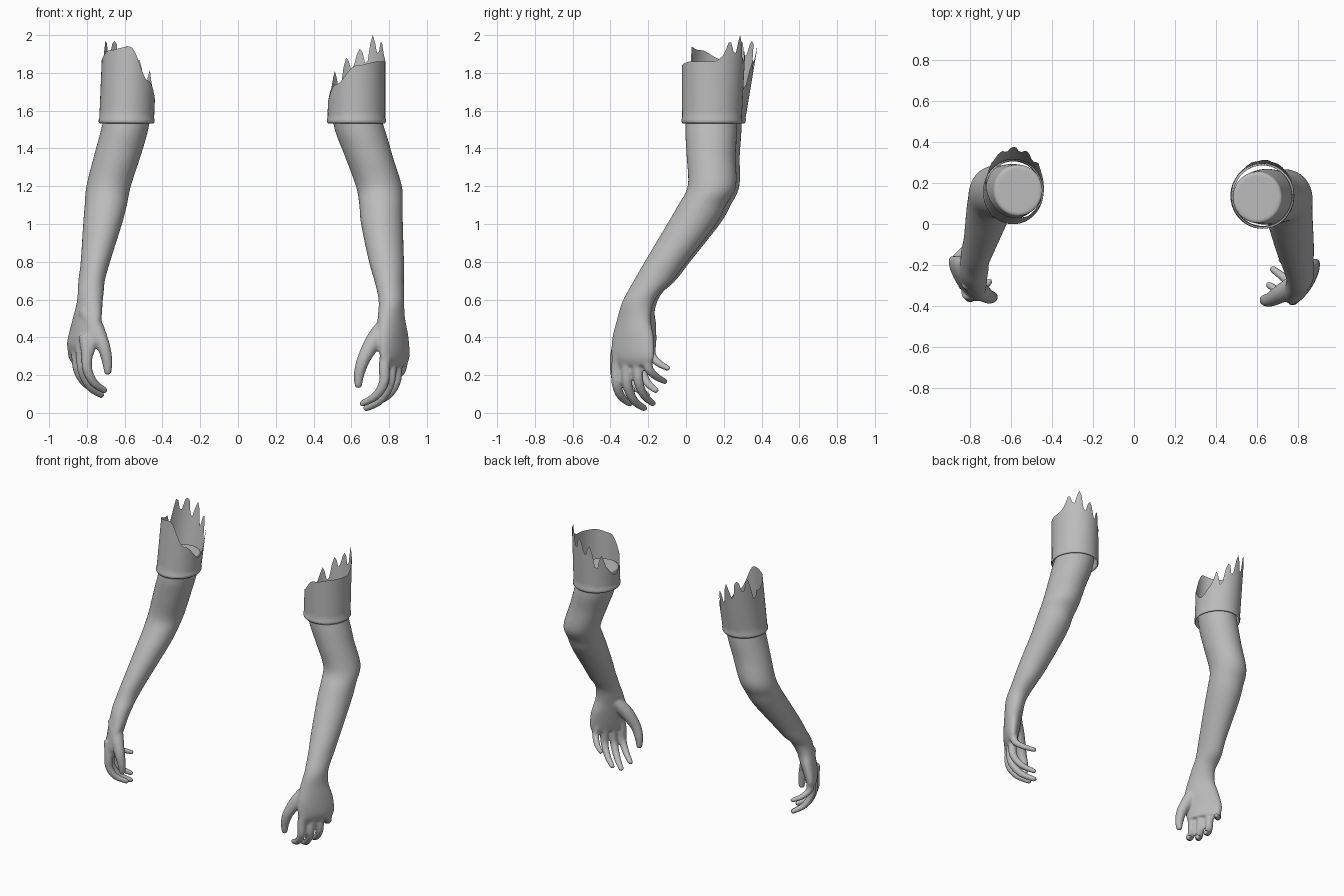
import bpy, bmesh, math, random
from mathutils import Vector

if "Cube" in bpy.data.objects:
    bpy.data.objects.remove(bpy.data.objects["Cube"])

random.seed(4)
grey = bpy.data.materials.new("plain_grey")
grey.diffuse_color = (0.5, 0.5, 0.5, 1)
grey.use_nodes = True
grey.node_tree.nodes["Principled BSDF"].inputs["Base Color"].default_value = grey.diffuse_color


def smooth_path(pts, steps):
    """Catmull-Rom through tuples of any length."""
    out = []
    for i in range(len(pts) - 1):
        p0, p1, p2, p3 = (pts[max(i - 1, 0)], pts[i], pts[i + 1],
                          pts[min(i + 2, len(pts) - 1)])
        for s in range(steps):
            t = s / steps
            out.append(tuple(0.5 * (2 * b + (c - a) * t + (2 * a - 5 * b + 4 * c - d) * t * t
                                    + (3 * b - a - 3 * c + d) * t ** 3)
                             for a, b, c, d in zip(p0, p1, p2, p3)))
    return out + [pts[-1]]


def skin(bm, rings, caps=True):
    loops = [[bm.verts.new(p) for p in r] for r in rings]
    n = len(loops[0])
    for a, b in zip(loops, loops[1:]):
        for i in range(n):
            j = (i + 1) % n
            bm.faces.new((a[i], a[j], b[j], b[i]))
    if caps:
        bm.faces.new(loops[0][::-1])
        bm.faces.new(loops[-1])


def limb(bm, sections):
    """Sections: z, x, y, half width x, half width y, turn in degrees."""
    rings = []
    for z, x, y, hx, hy, turn in smooth_path(sections, 5):
        c, s = math.cos(math.radians(turn)), math.sin(math.radians(turn))
        ring = []
        for k in range(28):
            a = math.tau * k / 28
            u, v = hx * math.cos(a), hy * math.sin(a)
            ring.append((x + u * c - v * s, y + u * s + v * c, z))
        rings.append(ring)
    skin(bm, rings)


def finger(bm, pts):
    """Points: x, y, z, radius; the tip is rounded off."""
    path = smooth_path(pts, 6)
    end, before = Vector(path[-1][:3]), Vector(path[-2][:3])
    d, r = (end - before).normalized(), path[-1][3]
    for f in (0.35, 0.65, 0.9):
        path.append((*(end + d * r * f), r * math.sqrt(1 - f * f)))
    rings = []
    for i, p in enumerate(path):
        a, b = path[max(i - 1, 0)], path[min(i + 1, len(path) - 1)]
        t = (Vector(b[:3]) - Vector(a[:3])).normalized()
        u = t.cross(Vector((0.53, 0.85, 0))).normalized()
        v = t.cross(u)
        rings.append([Vector(p[:3]) + p[3] * (u * math.cos(math.tau * k / 14)
                      + v * math.sin(math.tau * k / 14)) for k in range(14)])
    skin(bm, rings)


def finish(bm, name, side):
    for v in bm.verts:
        v.co.x *= side
    bmesh.ops.recalc_face_normals(bm, faces=bm.faces)
    for f in bm.faces:
        f.smooth = True
    me = bpy.data.meshes.new(name)
    bm.to_mesh(me)
    bm.free()
    me.materials.append(grey)
    ob = bpy.data.objects.new(name, me)
    bpy.context.collection.objects.link(ob)
    return ob


# Finger and thumb paths: x, y, z, radius
FINGERS = [
    [(.79, -.35, .34, .034), (.775, -.365, .25, .031), (.772, -.368, .16, .027),
     (.73, -.345, .09, .023), (.66, -.298, .05, .018)],
    [(.81, -.30, .34, .034), (.81, -.31, .24, .031), (.80, -.31, .145, .027),
     (.75, -.275, .065, .023), (.68, -.222, .025, .018)],
    [(.83, -.26, .34, .033), (.84, -.255, .25, .030), (.835, -.25, .16, .026),
     (.79, -.22, .09, .022), (.72, -.175, .05, .017)],
    [(.85, -.23, .36, .031), (.868, -.207, .29, .028), (.868, -.195, .23, .024),
     (.83, -.155, .19, .020), (.77, -.112, .167, .016)],
    [(.785, -.29, .47, .045), (.725, -.335, .39, .046), (.668, -.368, .29, .036),
     (.642, -.372, .21, .029), (.637, -.37, .15, .021)],
]

# Limb sections from the wrist up differ for each side
ARM_A = [(1.67, .60, .13, .12, .125, 0), (1.5, .645, .133, .133, .137, 0),
         (1.36, .692, .133, .127, .13, 0), (1.2, .746, .137, .122, .128, 0),
         (1.1, .757, .085, .115, .127, 0), (1.0, .762, .03, .111, .13, 0),
         (.8, .786, -.107, .093, .112, 0), (.7, .80, -.175, .078, .102, -6),
         (.6, .812, -.248, .066, .086, -18)]
HAND_A = [(.5, .812, -.275, .06, .098, -32), (.4, .822, -.28, .054, .125, -32),
          (.3, .83, -.282, .044, .13, -32), (.25, .826, -.282, .03, .115, -32)]
ARM_B = [(1.67, .565, .165, .12, .125, 0), (1.5, .60, .157, .125, .137, 0),
         (1.36, .639, .155, .124, .13, 0), (1.2, .685, .155, .118, .128, 0),
         (1.1, .70, .11, .112, .127, 0), (1.0, .717, .05, .103, .13, 0),
         (.8, .755, -.09, .078, .112, 0), (.7, .775, -.155, .07, .10, -6),
         (.63, .78, -.215, .067, .086, -15)]
HAND_B = [(.55, .79, -.25, .06, .095, -32), (.47, .805, -.262, .054, .118, -32),
          (.37, .828, -.267, .044, .128, -32), (.31, .828, -.267, .03, .115, -32)]


def arm(name, side, sections, stretch, dy, dz):
    bm = bmesh.new()
    limb(bm, sections)
    for pts in FINGERS:
        finger(bm, [(x + (.9 - x) * stretch, y + dy, z + dz, r) for x, y, z, r in pts])
    ob = finish(bm, name, side)
    m = ob.modifiers.new("blend", 'REMESH')
    m.mode, m.voxel_size, m.use_smooth_shade = 'VOXEL', 0.008, True
    m = ob.modifiers.new("soften", 'SMOOTH')
    m.factor, m.iterations = 0.5, 6


arm("left_arm", 1, ARM_A + HAND_A, 0, 0, 0)
arm("right_arm", -1, ARM_B + HAND_B, .2, .015, .07)


def sleeve(name, side, low, high, tops, torn):
    """low/high: x, y, half widths. tops: heights every 45 degrees from the outside, via the back."""
    bm = bmesh.new()
    n, hem = 64, 1.54
    rows = [(.06, .93), (.01, .95), (-.008, .985), (.0, 1.02), (.014, 1.02), (.022, 1.0)]
    rings = [[] for _ in range(len(rows) + 8)]
    for k in range(n):
        a = math.tau * k / n
        q = k * 8 / n
        i, t = int(q), q % 1
        t = t * t * (3 - 2 * t)
        top = tops[i] * (1 - t) + tops[(i + 1) % 8] * t
        if torn[0] <= math.degrees(a) <= torn[1]:      # ragged edge
            top += (.06, .03, -.05, -.07, .02)[k % 5] * random.uniform(.6, 1.1)
        top = min(top, 2.0)
        levels = [(hem + dz, s) for dz, s in rows]
        levels += [(hem + .022 + (top - hem - .022) * j / 8, 1) for j in range(1, 9)]
        for ring, (z, s) in zip(rings, levels):
            f = min(max((z - hem) / .36, 0), 1.1)
            x, y, hx, hy = (l + (h - l) * f for l, h in zip(low, high))
            ring.append((x + s * hx * math.cos(a), y + s * hy * math.sin(a), z))
    skin(bm, rings, caps=False)
    finish(bm, name, side)


# Torn sleeves
sleeve("left_sleeve", 1, (.627, .137, .153, .157), (.63, .145, .15, .168),
       [1.86, 1.95, 1.88, 1.76, 1.64, 1.74, 1.84, 1.86], (18, 150))
sleeve("right_sleeve", -1, (.59, .157, .145, .155), (.575, .20, .145, .172),
       [1.87, 1.94, 1.88, 1.76, 1.66, 1.76, 1.94, 1.92], (10, 150))
